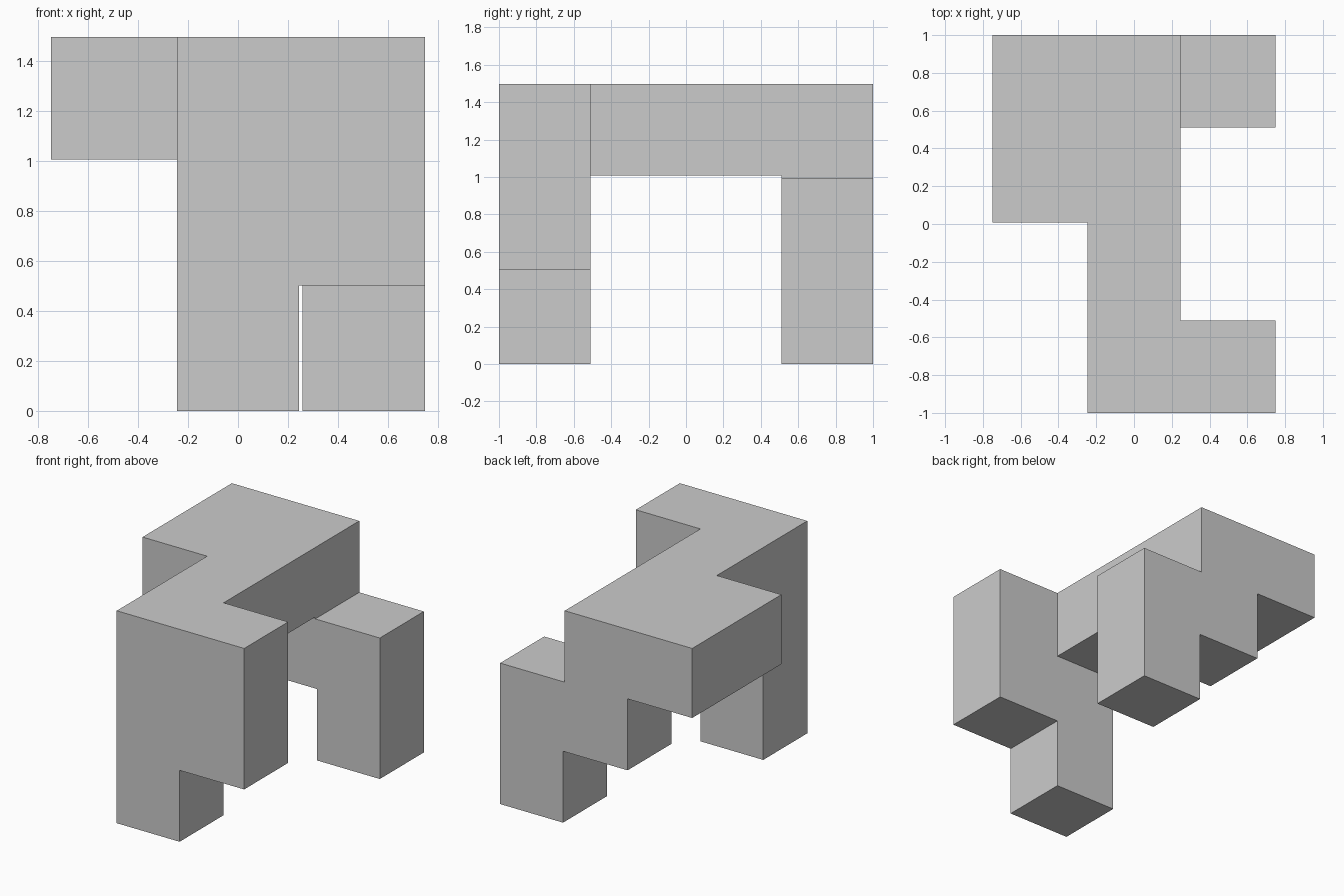
import bpy, bmesh, math

if "Cube" in bpy.data.objects:
    bpy.data.objects.remove(bpy.data.objects["Cube"])

S, D = 0.5033, 0.0067          # cell pitch and the slim clearance on every outer face
ORIGIN = (-1.5 * S, -2 * S, -D)


def bar(name, lo, hi):
    """Box covering cells lo..hi inclusive, inset by the clearance."""
    a = [ORIGIN[i] + lo[i] * S + D for i in range(3)]
    b = [ORIGIN[i] + (hi[i] + 1) * S - D for i in range(3)]
    bm = bmesh.new()
    bmesh.ops.create_cube(bm, size=1)
    for v in bm.verts:
        v.co = [a[i] if v.co[i] < 0 else b[i] for i in range(3)]
    mesh = bpy.data.meshes.new(name)
    bm.to_mesh(mesh)
    bm.free()
    obj = bpy.data.objects.new(name, mesh)
    bpy.context.collection.objects.link(obj)
    return obj


# Spine along the top
body = bar("puzzle_piece", (1, 0, 2), (1, 3, 2))

# Arms and legs merged into the spine
parts = [
    bar("front_leg", (1, 0, 0), (1, 0, 2)),
    bar("front_panel", (1, 0, 1), (2, 0, 2)),
    bar("top_plate", (0, 2, 2), (1, 3, 2)),
    bar("back_drop", (1, 3, 1), (1, 3, 2)),
    bar("back_link", (1, 3, 1), (2, 3, 1)),
    bar("back_leg", (2, 3, 0), (2, 3, 1)),
]
bpy.context.view_layer.objects.active = body
for part in parts:
    part.hide_render = True
    mod = body.modifiers.new("join_" + part.name, 'BOOLEAN')
    mod.operation, mod.solver, mod.object = 'UNION', 'EXACT', part
    bpy.ops.object.modifier_apply(modifier=mod.name)
    bpy.data.objects.remove(part)

# Clean flat faces
bm = bmesh.new()
bm.from_mesh(body.data)
bmesh.ops.remove_doubles(bm, verts=bm.verts, dist=1e-4)
bmesh.ops.dissolve_limit(bm, angle_limit=math.radians(1), verts=bm.verts, edges=bm.edges)
bmesh.ops.recalc_face_normals(bm, faces=bm.faces)
bm.to_mesh(body.data)
bm.free()
